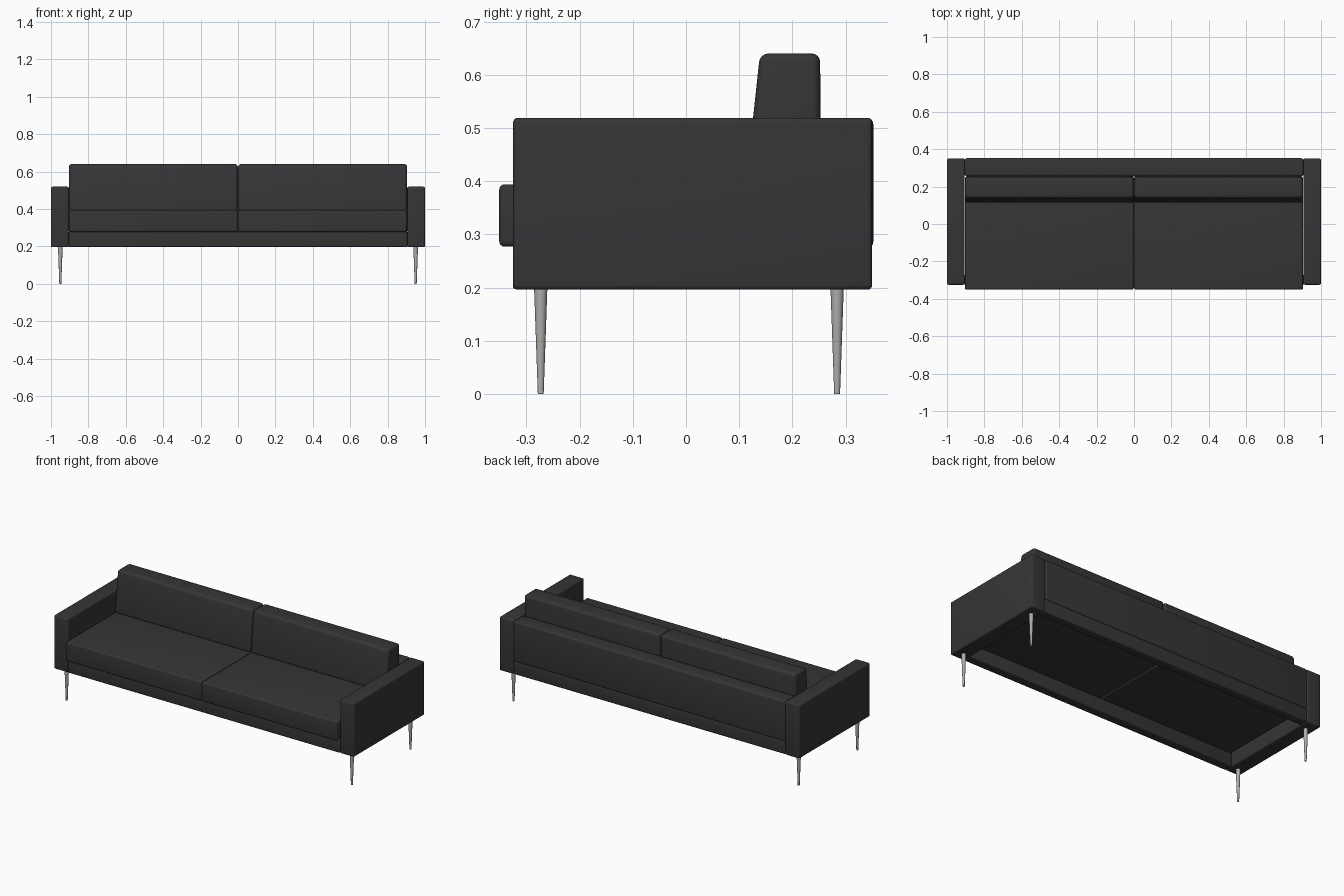
import bpy, bmesh

if "Cube" in bpy.data.objects:
    bpy.data.objects.remove(bpy.data.objects["Cube"])


def material(name, color):
    m = bpy.data.materials.new(name)
    m.diffuse_color = (*color, 1)
    m.use_nodes = True
    m.node_tree.nodes["Principled BSDF"].inputs["Base Color"].default_value = m.diffuse_color
    return m


fabric = material("charcoal fabric", (0.036, 0.036, 0.036))
metal = material("brushed metal", (0.42, 0.42, 0.41))


def smooth(obj):
    bpy.ops.object.select_all(action='DESELECT')
    obj.select_set(True)
    bpy.context.view_layer.objects.active = obj
    bpy.ops.object.shade_smooth_by_angle(angle=0.6)


def extrude_profile(name, profile, x0, x1, bevel):
    """Extrude a (y, z) outline along x and round its edges."""
    bm = bmesh.new()
    a = [bm.verts.new((x0, y, z)) for y, z in profile]
    b = [bm.verts.new((x1, y, z)) for y, z in profile]
    n = len(profile)
    bm.faces.new(a)
    bm.faces.new(b[::-1])
    for i in range(n):
        j = (i + 1) % n
        bm.faces.new((a[i], b[i], b[j], a[j]))
    bmesh.ops.recalc_face_normals(bm, faces=bm.faces)
    bmesh.ops.bevel(bm, geom=bm.edges[:], offset=bevel, segments=4,
                    profile=0.5, affect='EDGES')
    mesh = bpy.data.meshes.new(name)
    bm.to_mesh(mesh)
    bm.free()
    obj = bpy.data.objects.new(name, mesh)
    bpy.context.collection.objects.link(obj)
    mesh.materials.append(fabric)
    smooth(obj)
    return obj


def box(name, x0, x1, y0, y1, z0, z1, bevel):
    return extrude_profile(name, [(y0, z0), (y1, z0), (y1, z1), (y0, z1)], x0, x1, bevel)


# Open base: front and back rails, with the panel of the backrest above
box("front_rail", -0.906, 0.906, -0.325, -0.27, 0.197, 0.278, 0.005)
box("back_rail", -0.906, 0.906, 0.295, 0.349, 0.197, 0.278, 0.008)
box("back_panel", -0.906, 0.906, 0.255, 0.352, 0.274, 0.519, 0.012)

for side, s in (("left", -1), ("right", 1)):
    # Arm, from base to armrest height
    box(side + "_arm", *sorted((s * 0.905, s * 1.0)), -0.325, 0.35, 0.196, 0.519, 0.009)
    # Seat and back cushions, one per half
    x = sorted((s * 0.001, s * 0.904))
    box(side + "_seat_cushion", *x, -0.351, 0.254, 0.277, 0.394, 0.010)
    extrude_profile(side + "_back_cushion",
                    [(0.112, 0.388), (0.254, 0.388), (0.252, 0.640), (0.139, 0.640)],
                    *x, 0.016)
    # Tapered legs
    for place, y in (("front", -0.273), ("back", 0.284)):
        bpy.ops.mesh.primitive_cone_add(vertices=24, radius1=0.0055, radius2=0.0125,
                                        depth=0.2, location=(s * 0.95, y, 0.1))
        leg = bpy.context.object
        leg.name = f"{place}_{side}_leg"
        leg.data.materials.append(metal)
        smooth(leg)
